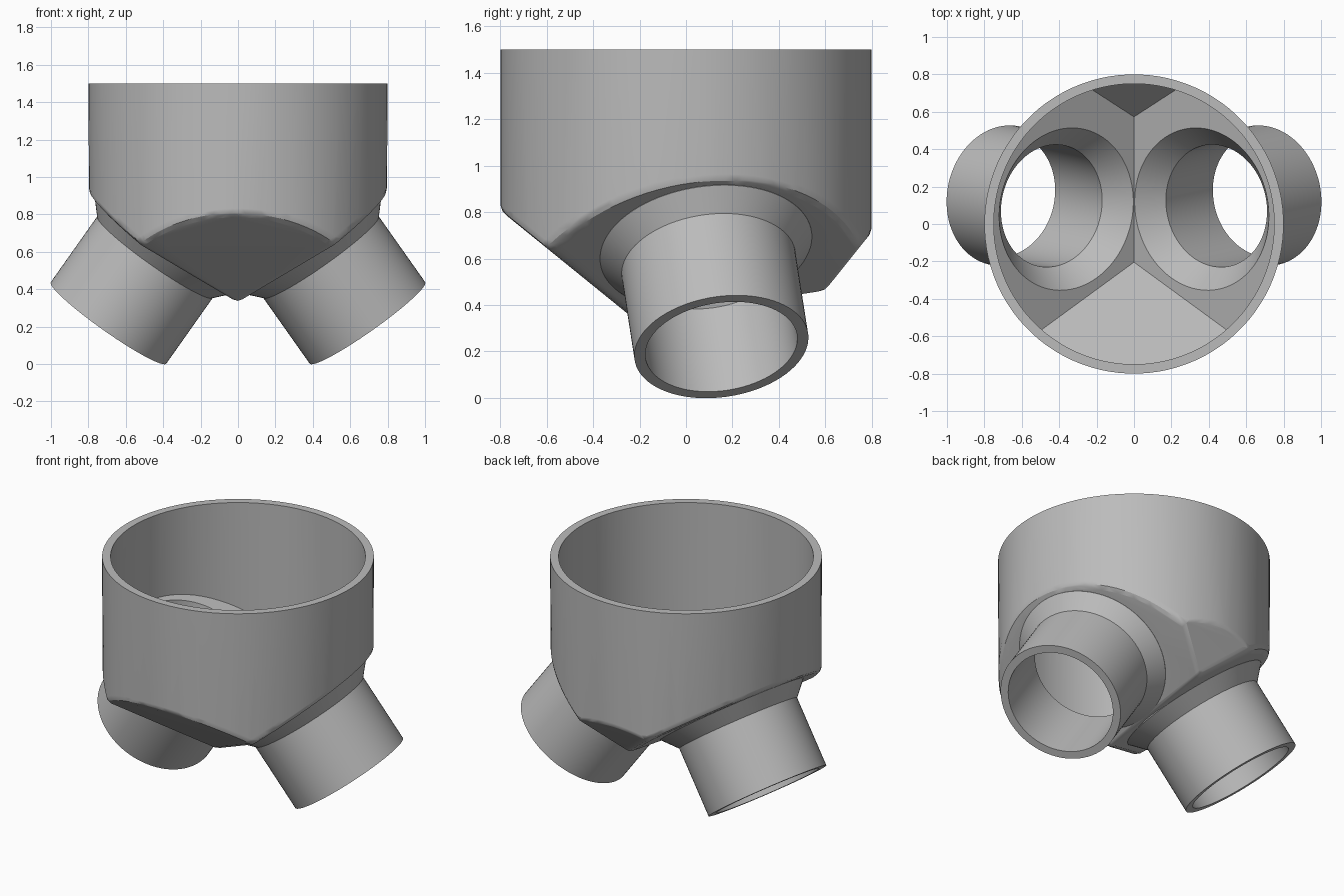
import bpy, bmesh, math
from mathutils import Vector

if "Cube" in bpy.data.objects:
    bpy.data.objects.remove(bpy.data.objects["Cube"])

HUB = Vector((0, 0, 1.2))          # point where both branch axes meet
AXES = [Vector((s * 0.573, 0.126, -0.811)).normalized() for s in (1, -1)]
FRONT = Vector((0, -0.63, -0.777)).normalized()
BACK = Vector((0, 0.78, -0.626)).normalized()
SEG = 96

grey = bpy.data.materials.new("plain grey")
grey.diffuse_color = (0.5, 0.5, 0.5, 1)
grey.use_nodes = True
grey.node_tree.nodes["Principled BSDF"].inputs["Base Color"].default_value = grey.diffuse_color


def to_object(bm, name):
    bmesh.ops.recalc_face_normals(bm, faces=bm.faces)
    me = bpy.data.meshes.new(name)
    bm.to_mesh(me)
    bm.free()
    me.materials.append(grey)
    ob = bpy.data.objects.new(name, me)
    bpy.context.collection.objects.link(ob)
    return ob


def faceted_cup(inset, top):
    """Upright cylinder whose underside is cut by four slanted planes."""
    bm = bmesh.new()
    rad = 0.8 - inset
    rings = [[bm.verts.new((rad * math.cos(a), rad * math.sin(a), z))
              for a in (2 * math.pi * (i + 0.5) / SEG for i in range(SEG))]
             for z in (-0.5, top)]
    for i in range(SEG):
        j = (i + 1) % SEG
        bm.faces.new((rings[0][i], rings[0][j], rings[1][j], rings[1][i]))
    bm.faces.new(rings[0][::-1])
    bm.faces.new(rings[1])
    for n, dist in ((AXES[0], 0.683), (AXES[1], 0.683), (FRONT, 0.81), (BACK, 0.93)):
        bmesh.ops.bisect_plane(bm, geom=bm.verts[:] + bm.edges[:] + bm.faces[:],
                               dist=1e-5, plane_co=HUB + n * (dist - inset),
                               plane_no=n, clear_outer=True)
        rim = [e for e in bm.edges if e.is_boundary]
        bmesh.ops.holes_fill(bm, edges=rim, sides=0)
    return bm


def rounded_cup(r):
    """Same cup with its lower edges rounded: hull of a smaller cup and spheres."""
    core = faceted_cup(r, 1.5)
    ball = bmesh.new()
    bmesh.ops.create_icosphere(ball, subdivisions=2, radius=r)
    offs = [v.co.copy() for v in ball.verts]
    ball.free()
    bm = bmesh.new()
    k = 0.8 / (0.8 - r)
    for v in core.verts:
        if v.co.z > 1.49:
            bm.verts.new((v.co.x * k, v.co.y * k, 1.5))
        else:
            for o in offs:
                bm.verts.new(v.co + o)
    core.free()
    bmesh.ops.convex_hull(bm, input=bm.verts[:])
    bmesh.ops.delete(bm, geom=[v for v in bm.verts if not v.link_faces], context='VERTS')
    return bm


def turned(axis, profile, name):
    """Solid of revolution round a branch axis; profile = (distance, radius)."""
    bm = bmesh.new()
    q = axis.to_track_quat('Z', 'Y')
    n = 80
    rings = [[bm.verts.new(HUB + q @ Vector((r * math.cos(2 * math.pi * i / n),
                                             r * math.sin(2 * math.pi * i / n), t)))
              for i in range(n)] for t, r in profile]
    for a, b in zip(rings, rings[1:]):
        for i in range(n):
            j = (i + 1) % n
            bm.faces.new((a[i], a[j], b[j], b[i]))
    bm.faces.new(rings[0][::-1])
    bm.faces.new(rings[-1])
    return to_object(bm, name)


def combine(target, tool, op):
    m = target.modifiers.new(op, 'BOOLEAN')
    m.operation, m.solver, m.object = op, 'EXACT', tool
    bpy.context.view_layer.objects.active = target
    bpy.ops.object.modifier_apply(modifier=m.name)
    bpy.data.objects.remove(tool)


# socket body with rounded lower edges
body = to_object(rounded_cup(0.055), "double_socket_body")

# branch pipes with cone collars
for ax in AXES:
    combine(body, turned(ax, [(0.65, 0.46), (0.683, 0.46), (0.774, 0.378), (1.209, 0.378)],
                         "branch_pipe"), 'UNION')

# hollow inside: sharp faceted cavity, then the funnel bores
combine(body, to_object(faceted_cup(0.05, 1.7), "cavity"), 'DIFFERENCE')
for ax in AXES:
    combine(body, turned(ax, [(0.6, 0.44), (0.63, 0.44), (0.77, 0.33), (1.3, 0.33)],
                         "bore"), 'DIFFERENCE')

# smooth shading with crisp edges
bpy.ops.object.select_all(action='DESELECT')
body.select_set(True)
bpy.context.view_layer.objects.active = body
bpy.ops.object.shade_smooth_by_angle(angle=math.radians(28))
w = body.modifiers.new("even_shading", 'WEIGHTED_NORMAL')
w.keep_sharp = True
